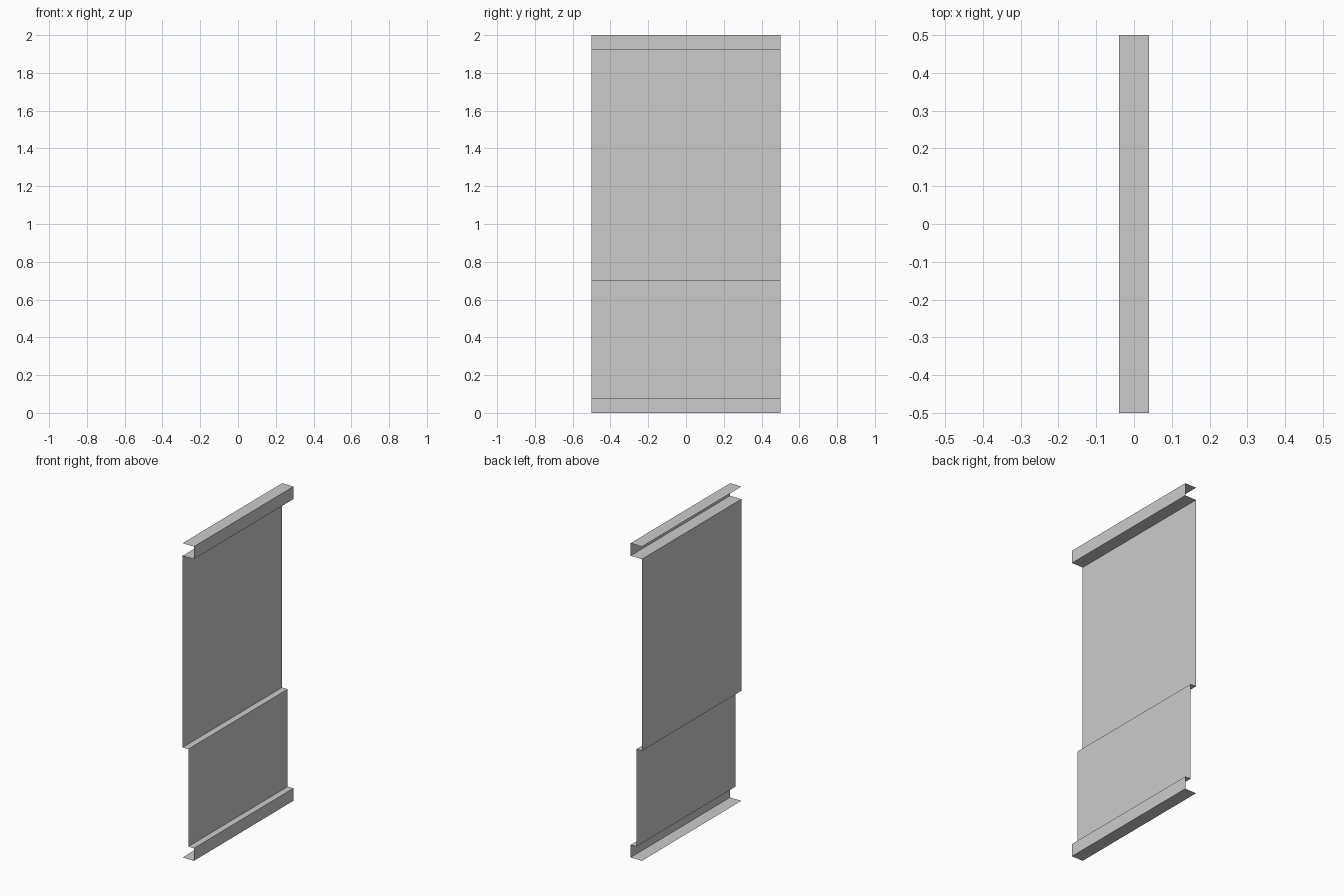
import bpy
import bmesh

if "Cube" in bpy.data.objects:
    bpy.data.objects.remove(bpy.data.objects["Cube"])

HALF_LENGTH = 0.5
OUT, MID, BACK = 0.04, 0.0, -0.04


def sheet(name, profile):
    """Sweep an open (x, z) profile along y as a single-skin folded sheet."""
    bm = bmesh.new()
    near = [bm.verts.new((x, -HALF_LENGTH, z)) for x, z in profile]
    far = [bm.verts.new((x, HALF_LENGTH, z)) for x, z in profile]
    for i in range(len(profile) - 1):
        bm.faces.new((near[i], near[i + 1], far[i + 1], far[i]))
    mesh = bpy.data.meshes.new(name)
    bm.to_mesh(mesh)
    bm.free()
    obj = bpy.data.objects.new(name, mesh)
    bpy.context.collection.objects.link(obj)
    return obj


# Cornice: top cap, fascia and underside
sheet("top_cornice", [(BACK, 2.0), (OUT, 2.0), (OUT, 1.92), (BACK, 1.92)])

# Recessed upper wall
sheet("upper_panel", [(BACK, 1.92), (BACK, 0.70)])

# Lower wall with its ledge
sheet("lower_panel", [(BACK, 0.70), (MID, 0.70), (MID, 0.08)])

# Skirting: small ledge, face and floor flange
sheet("base_skirting", [(MID, 0.08), (OUT, 0.08), (OUT, 0.0), (BACK, 0.0)])
